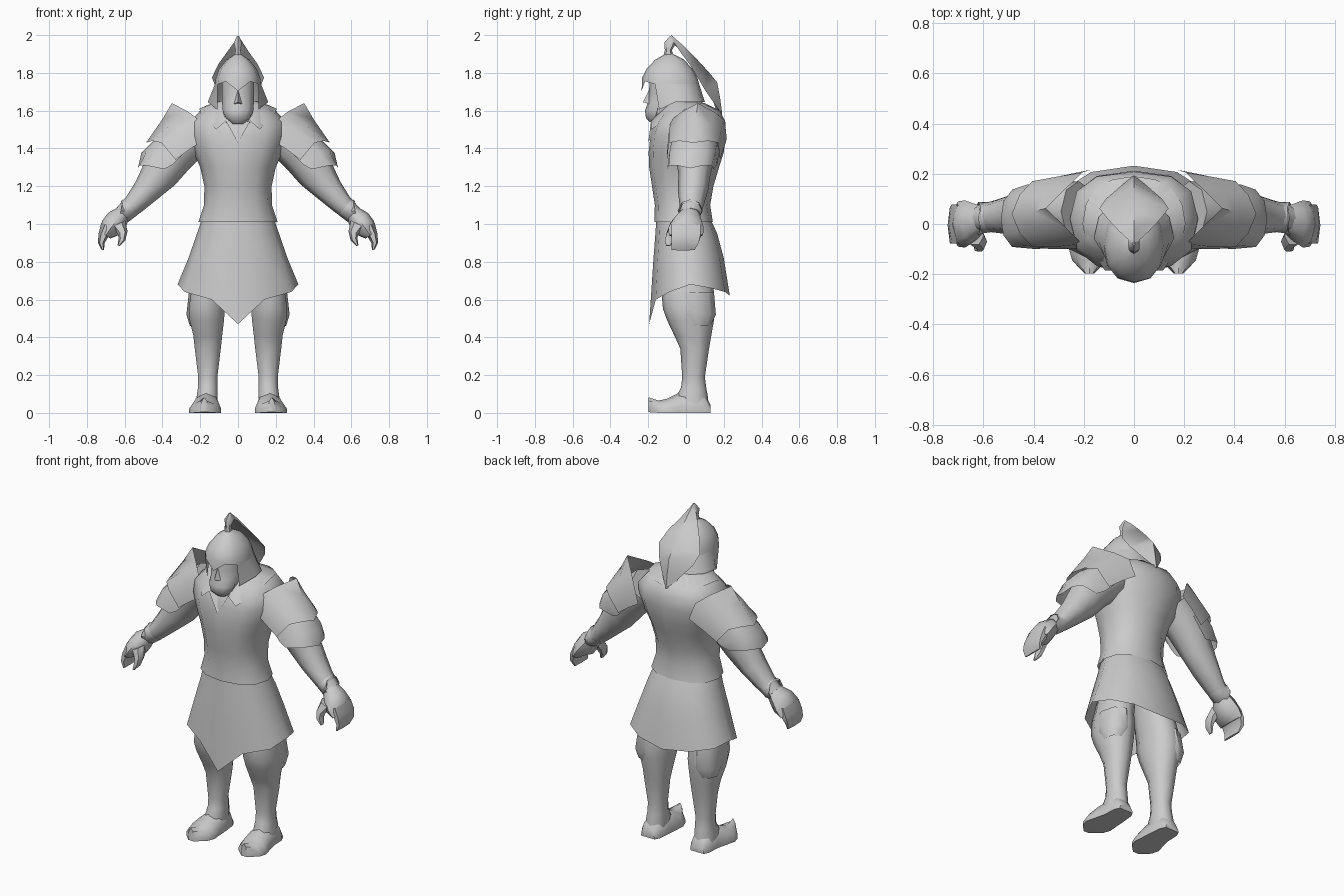
import bpy, bmesh, math
from mathutils import Vector

grey = bpy.data.materials.new("plain_grey")
grey.diffuse_color = (0.6, 0.6, 0.6, 1)


def make(name, verts, faces, mirror=False, angle=50):
    me = bpy.data.meshes.new(name)
    me.from_pydata([tuple(v) for v in verts], [], faces)
    bm = bmesh.new()
    bm.from_mesh(me)
    bmesh.ops.recalc_face_normals(bm, faces=bm.faces)
    bm.to_mesh(me)
    bm.free()
    me.materials.append(grey)
    ob = bpy.data.objects.new(name, me)
    bpy.context.collection.objects.link(ob)
    if mirror:
        ob.modifiers.new("mirror", 'MIRROR').use_mirror_merge = False
    bpy.ops.object.select_all(action='DESELECT')
    ob.select_set(True)
    bpy.context.view_layer.objects.active = ob
    bpy.ops.object.shade_smooth_by_angle(angle=math.radians(angle))
    return ob


def skin(name, rings, closed=True, caps=True, **kw):
    """Bridge equal-length rings of points."""
    n = len(rings[0])
    verts = [p for r in rings for p in r]
    faces = []
    for i in range(len(rings) - 1):
        for k in range(n if closed else n - 1):
            j = (k + 1) % n
            faces.append((i * n + k, i * n + j, (i + 1) * n + j, (i + 1) * n + k))
    if caps and closed:
        faces += [tuple(range(n)), tuple(range(len(verts) - n, len(verts)))]
    return make(name, verts, faces, **kw)


def oval(z, cx, rx, y0, y1, n=12, p=0.9):
    """Horizontal ring; point 0 faces the front."""
    out = []
    for k in range(n):
        a = 2 * math.pi * k / n
        s, c = math.sin(a), -math.cos(a)
        s, c = [math.copysign(abs(t) ** p, t) if abs(t) > 1e-6 else 0 for t in (s, c)]
        out.append(Vector((cx + rx * s, (y0 + y1) / 2 + (y1 - y0) / 2 * c, z)))
    return out


def limb(name, path, n=8, **kw):
    """Tube along (x, z, half width, y centre, half depth) steps."""
    rings = []
    for i, (x, z, w, cy, d) in enumerate(path):
        a, b = path[max(i - 1, 0)], path[min(i + 1, len(path) - 1)]
        t = Vector((b[0] - a[0], b[1] - a[1])).normalized()
        rings.append([Vector((x - t.y * w * math.cos(q), cy + d * math.sin(q), z + t.x * w * math.cos(q)))
                      for q in (2 * math.pi * k / n for k in range(n))])
    return skin(name, rings, mirror=True, **kw)


# torso armour with flared waist edge
skin("torso", [oval(z, 0, *r, p=.78 if z > 1.4 else .9) for z, *r in [
    (1.01, .21, -.168, .142), (1.10, .18, -.165, .128), (1.20, .178, -.18, .145), (1.30, .20, -.195, .175),
    (1.38, .235, -.198, .20), (1.47, .255, -.188, .212), (1.54, .255, -.165, .208), (1.60, .20, -.12, .18),
    (1.64, .12, -.09, .10)]], caps=False)

# skirt: open at the bottom, pointed hem at the front
hem = oval(.65, 0, .32, -.185, .232)
for k, z in enumerate([.47, .60, .64, .68, .66, .64, .62, .64, .66, .68, .64, .60]):
    hem[k].z = z
hem[0].y = -.195
hem[1].x, hem[11].x = .14, -.14
skin("skirt", [oval(1.03, 0, .19, -.157, .128), oval(.95, 0, .217, -.162, .165),
               oval(.82, 0, .262, -.172, .2), hem], caps=False)

# legs
skin("leg", [oval(z, *r, n=10) for z, *r in [
    (.93, .10, .09, -.10, .11), (.64, .16, .092, -.13, .148), (.55, .165, .10, -.122, .155),
    (.49, .165, .095, -.10, .148), (.41, .16, .08, -.062, .134), (.34, .16, .072, -.03, .122),
    (.19, .16, .053, -.02, .10), (.135, .16, .054, -.026, .107), (.09, .163, .058, -.05, .115),
    (.03, .165, .06, -.05, .12)]], mirror=True)

# thigh guard flaps at the outer knee
skin("knee_guard", [oval(z, *r, n=8) for z, *r in [
    (.64, .178, .082, -.08, .148), (.52, .187, .086, -.05, .158), (.46, .20, .055, 0, .13)]],
    caps=False, mirror=True)

# shoes: slices from heel to upturned pointed toe (y, half width, bottom, top, centre)
shoe = []
for y, w, b, t, cx in [(.13, .045, 0, .04, .165), (.10, .06, 0, .10, .165), (.02, .066, 0, .115, .163),
                       (-.04, .075, 0, .105, .168), (-.10, .085, 0, .075, .174), (-.145, .07, 0, .065, .176),
                       (-.198, .018, .004, .083, .178)]:
    shoe.append([Vector((cx + w * s, y, b + (t - b) * h)) for s, h in
                 [(-1, 0), (1, 0), (1, .3), (.72, .75), (0, 1), (-.72, .75), (-1, .3)]])
skin("shoe", shoe, mirror=True)

# arms and flared wrist cuffs
limb("arm", [(.22, 1.48, .11, .05, .12), (.34, 1.38, .12, .05, .11), (.415, 1.265, .10, .045, .085),
             (.487, 1.175, .073, .037, .08), (.555, 1.10, .056, .03, .064), (.615, 1.05, .045, .025, .053)])
limb("cuff", [(.565, 1.09, .054, .028, .06), (.60, 1.066, .058, .025, .062), (.62, 1.07, .062, .022, .066)],
     caps=False)

# hand: palm, curled finger mitt and thumb
limb("palm", [(.605, 1.06, .042, .02, .05), (.642, 1.02, .06, .005, .078), (.672, .98, .06, 0, .094),
              (.70, .94, .03, 0, .09)])
limb("fingers", [(.685, .985, .045, 0, .088), (.713, .94, .027, 0, .09), (.724, .90, .018, -.005, .083),
                 (.715, .862, .006, -.015, .07)], n=6)
limb("thumb", [(.635, 1.0, .042, -.045, .042), (.611, .955, .027, -.07, .036), (.614, .92, .019, -.086, .027),
               (.632, .885, .006, -.095, .013)], n=6)


# shoulder plates: gabled arches of (x, z) at bottom, middle, upper and top
def arch(bottom, mid, upper, top, y0, y1):
    m, w = (y0 + y1) / 2, (y1 - y0) / 2
    half = [(bottom, 1), (mid, .93), (upper, .55)]
    pts = [(p, -s) for p, s in half] + [(top, 0)] + [(p, s) for p, s in reversed(half)]
    return [Vector((x, m + w * s, z)) for (x, z), s in pts]


skin("shoulder_plate", [
    arch((.17, 1.45), (.205, 1.55), (.265, 1.595), (.35, 1.64), -.09, .216),
    arch((.25, 1.40), (.30, 1.50), (.355, 1.53), (.40, 1.555), -.10, .20),
    arch((.33, 1.34), (.405, 1.43), (.455, 1.44), (.487, 1.43), -.10, .18)],
    closed=False, mirror=True, angle=60)
skin("arm_plate", [
    arch((.28, 1.38), (.355, 1.445), (.41, 1.46), (.43, 1.46), -.085, .175),
    arch((.345, 1.315), (.43, 1.38), (.485, 1.385), (.512, 1.375), -.096, .165),
    arch((.39, 1.29), (.485, 1.31), (.52, 1.31), (.53, 1.295), -.10, .145)],
    closed=False, mirror=True, angle=60)

# collar with pointed lower edge
low = oval(1.5, 0, .205, -.185, .19, n=16)
for k, z in enumerate([1.43, 1.545, 1.50, 1.57, 1.61, 1.61, 1.60, 1.60, 1.59]):
    for j in {k, -k % 16}:
        low[j].z = z
low[0].y = -.20
for j, s in ((1, 1), (15, -1)):
    low[j].x, low[j].y = .065 * s, -.185
for j, s in ((2, 1), (14, -1)):
    low[j].x, low[j].y = .115 * s, -.186
skin("collar", [low, oval(1.63, 0, .16, -.11, .12, n=16), oval(1.65, 0, .10, -.09, .07, n=16)], caps=False)

# face with beard
skin("face", [oval(z, 0, *r, n=10) for z, *r in [
    (1.53, .03, -.18, -.145), (1.56, .066, -.212, -.10), (1.60, .084, -.217, -.04), (1.64, .088, -.203, .03),
    (1.69, .09, -.197, .04), (1.78, .09, -.19, .03)]], caps=False)
make("nose", [(0, -.195, 1.71), (.022, -.195, 1.635), (-.022, -.195, 1.635), (0, -.228, 1.645)],
     [(0, 1, 3), (0, 3, 2), (1, 2, 3)])
make("beard_lock", [(.02, -.20, 1.56), (.085, -.15, 1.615), (.062, -.165, 1.535), (.04, -.12, 1.57)],
     [(0, 1, 2), (1, 3, 2), (0, 2, 3)], mirror=True)

# helmet: dome, arched brow, then cheek and neck guards open at the face
brow = oval(1.74, 0, .122, -.235, .07)
brow[0].z = 1.705
for j in (1, 11):
    brow[j].z = 1.755
skin("helmet", [oval(1.90, 0, .015, -.11, -.07), oval(1.87, 0, .06, -.163, -.01), oval(1.82, 0, .10, -.21, .035),
                oval(1.775, 0, .117, -.232, .06), brow], caps=False)
flare = oval(1.645, 0, .16, -.215, .10)
side, edge = [p.copy() for p in brow[2:11]], flare[2:11]
for j in (0, 8):
    edge[j].x = math.copysign(.108, edge[j].x)
    edge[j].z = 1.605
skin("helmet_guard", [side, [a.lerp(b, .5) for a, b in zip(side, edge)], edge], closed=False)

# crest: stalk and a folded leaf sweeping backward (ridge y, z, edge x, y, z)
skin("crest_stalk", [oval(z, 0, *r, n=6) for z, *r in [
    (1.87, .028, -.125, -.06), (1.92, .014, -.112, -.075), (1.96, .025, -.115, -.05), (1.995, .006, -.085, -.07)]])
leaf = []
for y, z, ex, ey, ez in [(-.078, 2.0, .004, -.08, 1.985), (-.02, 1.95, .058, -.03, 1.91),
                         (.05, 1.88, .105, .02, 1.845), (.12, 1.805, .138, .062, 1.775),
                         (.165, 1.75, .112, .10, 1.71), (.18, 1.67, .06, .145, 1.645),
                         (.192, 1.585, .004, .19, 1.58)]:
    leaf.append([Vector((-ex, ey, ez)), Vector((0, y, z)), Vector((ex, ey, ez)), Vector((0, y - .02, z - .02))])
skin("crest", leaf)
